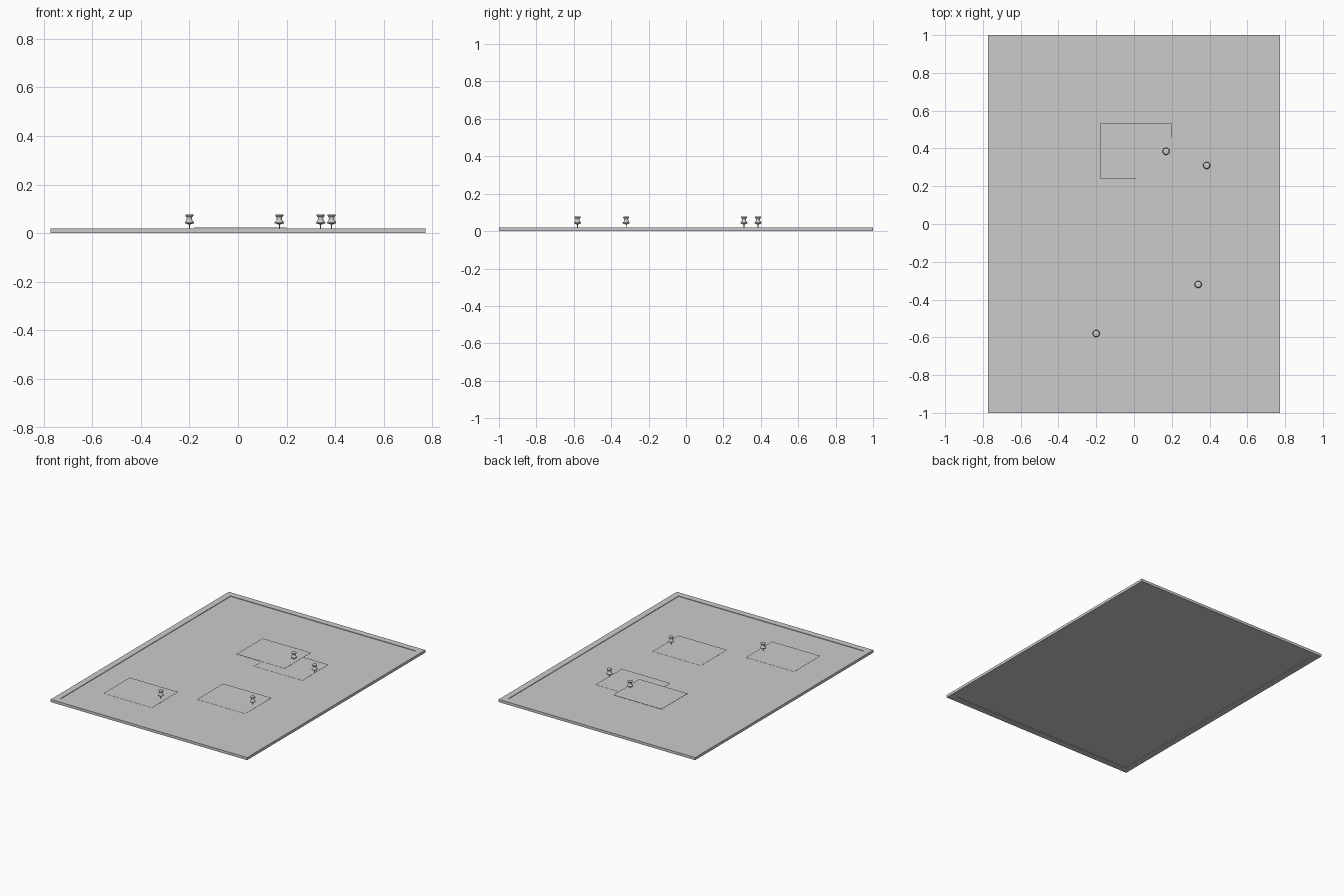
import bpy, bmesh, math

if "Cube" in bpy.data.objects:
    bpy.data.objects.remove(bpy.data.objects["Cube"])


def box(name, x0, x1, y0, y1, z0, z1):
    me = bpy.data.meshes.new(name)
    bm = bmesh.new()
    bmesh.ops.create_cube(bm, size=1)
    for v in bm.verts:
        v.co.x = x1 if v.co.x > 0 else x0
        v.co.y = y1 if v.co.y > 0 else y0
        v.co.z = z1 if v.co.z > 0 else z0
    bm.to_mesh(me)
    bm.free()
    ob = bpy.data.objects.new(name, me)
    bpy.context.collection.objects.link(ob)
    return ob


def lathe(name, profile, x, y, seg=24):
    # Revolve an (r, z) profile around the vertical axis
    me = bpy.data.meshes.new(name)
    bm = bmesh.new()
    rings = [[bm.verts.new((r * math.cos(2 * math.pi * i / seg),
                            r * math.sin(2 * math.pi * i / seg), z))
              for i in range(seg)] for r, z in profile]
    for a, b in zip(rings, rings[1:]):
        for i in range(seg):
            j = (i + 1) % seg
            bm.faces.new((a[i], a[j], b[j], b[i]))
    bm.faces.new(rings[0][::-1])
    bm.faces.new(rings[-1])
    bm.to_mesh(me)
    bm.free()
    ob = bpy.data.objects.new(name, me)
    ob.location = (x, y, 0)
    bpy.context.collection.objects.link(ob)
    bpy.context.view_layer.objects.active = ob
    ob.select_set(True)
    bpy.ops.object.shade_smooth_by_angle(angle=math.radians(35))
    ob.select_set(False)
    return ob


def frame(name, w, h, border, z0, z1):
    # Mitred rectangular ring
    me = bpy.data.meshes.new(name)
    bm = bmesh.new()
    corners = [(-1, -1), (1, -1), (1, 1), (-1, 1)]
    loops = [[bm.verts.new((sx * (w - d), sy * (h - d), z)) for sx, sy in corners]
             for d, z in ((0, z0), (0, z1), (border, z1), (border, z0))]
    for k in range(4):
        a, b = loops[k], loops[(k + 1) % 4]
        for i in range(4):
            j = (i + 1) % 4
            bm.faces.new((a[i], a[j], b[j], b[i]))
    bm.to_mesh(me)
    bm.free()
    ob = bpy.data.objects.new(name, me)
    bpy.context.collection.objects.link(ob)
    return ob


# Board: raised frame around a recessed cork panel
W, H, B = 0.772, 1.0, 0.045
frame("board_frame", W, H, B, 0, 0.019)
box("cork_panel", -W + B, W - B, -H + B, H - B, 0.004, 0.015)

# Paper notes: left x, front y, height
notes = [(-0.545, -0.73, 0.0187), (0.0, -0.46, 0.0187),
         (0.01, 0.165, 0.0187), (-0.18, 0.24, 0.0245)]
for i, (x, y, z) in enumerate(notes):
    box(f"paper_note_{i + 1}", x, x + 0.38, y, y + 0.293, z, z + 0.0008)

# Push pins: needle and waisted plastic head
head = [(0.006, 0.036), (0.009, 0.038), (0.019, 0.041), (0.019, 0.045),
        (0.0125, 0.053), (0.0105, 0.062), (0.0125, 0.068),
        (0.0165, 0.071), (0.0165, 0.076), (0.015, 0.077)]
needle = [(0.0003, 0.003), (0.0018, 0.009), (0.0018, 0.037)]
for i, (x, y) in enumerate([(-0.2, -0.58), (0.34, -0.32), (0.385, 0.31), (0.17, 0.385)]):
    lathe(f"pin_head_{i + 1}", head, x, y)
    lathe(f"pin_needle_{i + 1}", needle, x, y, 10)
